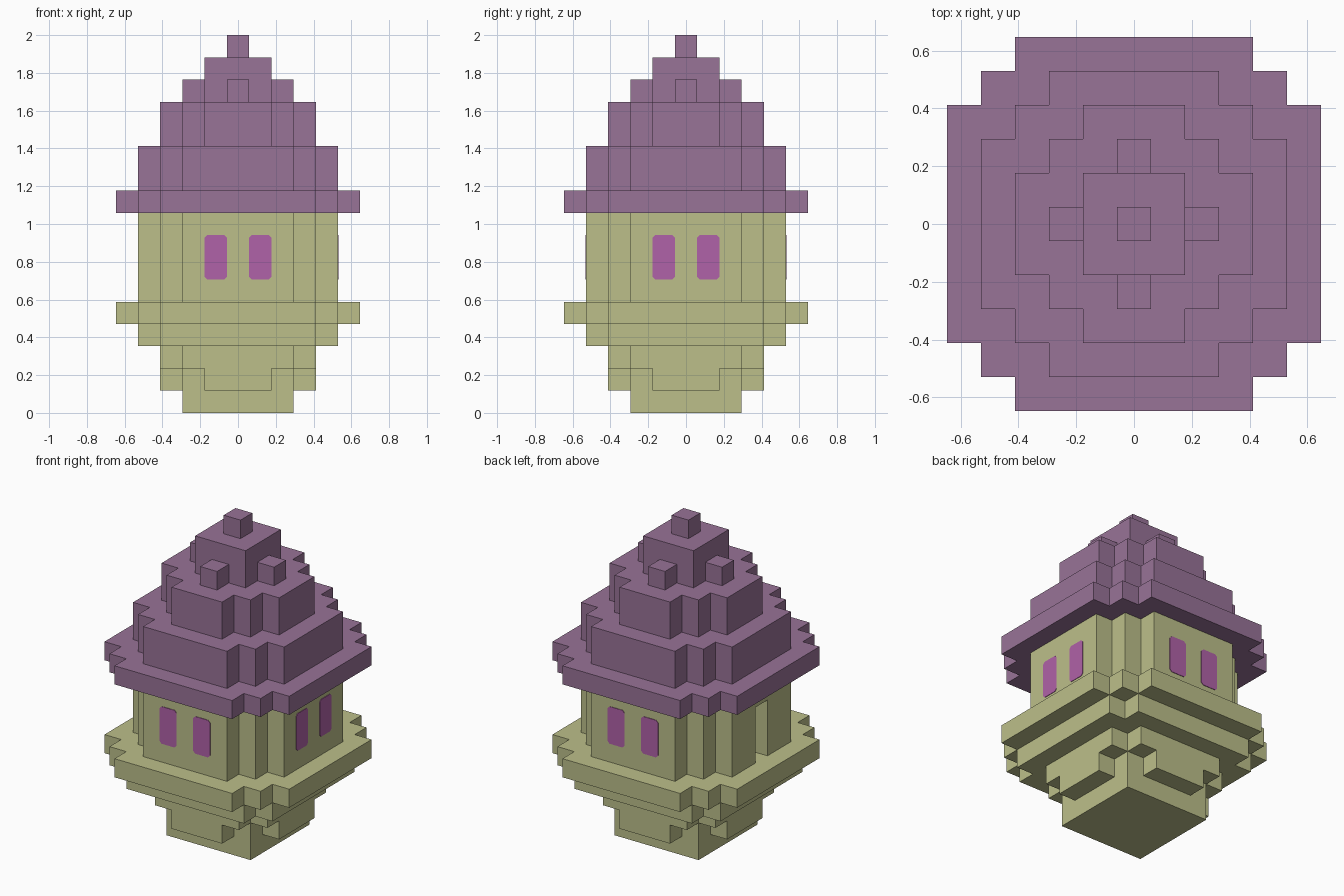
import bpy
import bmesh
from math import radians
from mathutils import Matrix, Vector

U = 2 / 17  # size of one block

if "Cube" in bpy.data.objects:
    bpy.data.objects.remove(bpy.data.objects["Cube"], do_unlink=True)


def make_material(name, srgb):
    linear = [((c / 255 + 0.055) / 1.055) ** 2.4 for c in srgb]
    mat = bpy.data.materials.new(name)
    mat.use_nodes = True
    mat.diffuse_color = (*linear, 1)
    for node in mat.node_tree.nodes:
        if node.type == "BSDF_PRINCIPLED":
            node.inputs["Base Color"].default_value = (*linear, 1)
    return mat


purple = make_material("roof purple", (152, 115, 151))
olive = make_material("wall olive", (188, 191, 138))
magenta = make_material("window magenta", (176, 98, 168))


def prism(name, points, bottom, top, mat):
    """Extrude a flat outline, given in blocks, between two heights."""
    bm = bmesh.new()
    face = bm.faces.new([bm.verts.new((x * U, y * U, bottom * U)) for x, y in points])
    grown = bmesh.ops.extrude_face_region(bm, geom=[face])
    new_verts = [v for v in grown["geom"] if isinstance(v, bmesh.types.BMVert)]
    bmesh.ops.translate(bm, verts=new_verts, vec=(0, 0, (top - bottom) * U))
    bmesh.ops.recalc_face_normals(bm, faces=bm.faces)
    mesh = bpy.data.meshes.new(name)
    bm.to_mesh(mesh)
    bm.free()
    mesh.materials.append(mat)
    obj = bpy.data.objects.new(name, mesh)
    bpy.context.collection.objects.link(obj)
    return obj


def stepped_outline(widths):
    """Square with stepped corners; widths run from the outermost step inward."""
    quadrant = []
    for i, (w, d) in enumerate(zip(widths, reversed(widths))):
        if i:
            quadrant.append((w, widths[len(widths) - i]))
        quadrant.append((w, d))
    outline = []
    for _ in range(4):
        outline += quadrant
        quadrant = [(-y, x) for x, y in quadrant]
    return outline


def rect(x0, x1, y0, y1):
    return [(x0, y0), (x1, y0), (x1, y1), (x0, y1)]


# Stacked tiers: name, corner steps, bottom, top, colour
tiers = [
    ("base_block", [2.5], 0, 2, olive),
    ("lower_corbel", [3.5, 2.5], 2, 3, olive),
    ("upper_corbel", [4.5, 3.5], 3, 4, olive),
    ("balcony_slab", [5.5, 4.5, 3.5], 4, 5, olive),
    ("house_wall", [4.5, 3.5, 2.5], 5, 9, olive),
    ("roof_eaves", [5.5, 4.5, 3.5], 9, 10, purple),
    ("roof_lower_tier", [4.5, 3.5, 2.5], 10, 12, purple),
    ("roof_upper_tier", [3.5, 2.5, 1.5], 12, 14, purple),
    ("roof_cap", [1.5], 14, 16, purple),
    ("roof_finial", [0.5], 16, 17, purple),
]
parts = {}
for name, widths, bottom, top, mat in tiers:
    parts[name] = prism(name, stepped_outline(widths), bottom, top, mat)

# Doorway recess cut into the right wall
cutter = prism("door_cutter", rect(-5.5, -3.5, -0.5, 0.5), 4.5, 8, olive)
cutter.hide_render = True
wall = parts["house_wall"]
cut = wall.modifiers.new("doorway", "BOOLEAN")
cut.operation = "DIFFERENCE"
cut.solver = "EXACT"
cut.object = cutter
bpy.context.view_layer.objects.active = wall
bpy.ops.object.modifier_apply(modifier=cut.name)
bpy.data.objects.remove(cutter, do_unlink=True)

# Brackets under the corbels and nubs beside the cap, one on each side
sides = ["front", "left", "back", "right"]
for i, side in enumerate(sides):
    turn = Matrix.Rotation(radians(90 * i), 4, "Z")
    bracket = prism(side + "_bracket", rect(-1.5, 1.5, -3.5, -2.5), 1, 2, olive)
    nub = prism(side + "_roof_nub", rect(-0.5, 0.5, -2.5, -1.5), 14, 15, purple)
    for obj in (bracket, nub):
        obj.data.transform(turn)

# Paired windows on every side but the doorway: thin plates with clipped corners
c = 0.12
pane = [(-0.5 + c, -1), (0.5 - c, -1), (0.5, -1 + c), (0.5, 1 - c),
        (0.5 - c, 1), (-0.5 + c, 1), (-0.5, 1 - c), (-0.5, -1 + c)]
upright = Matrix.Rotation(radians(90), 4, "X")
for i, side in enumerate(sides[:3]):
    turn = Matrix.Rotation(radians(90 * i), 4, "Z")
    for x in (-1, 1):
        label = "_window_a" if x < 0 else "_window_b"
        window = prism(side + label, pane, 0, 0.03, magenta)
        place = Matrix.Translation(Vector((x, -4.5, 7)) * U)
        window.data.transform(turn @ place @ upright)
